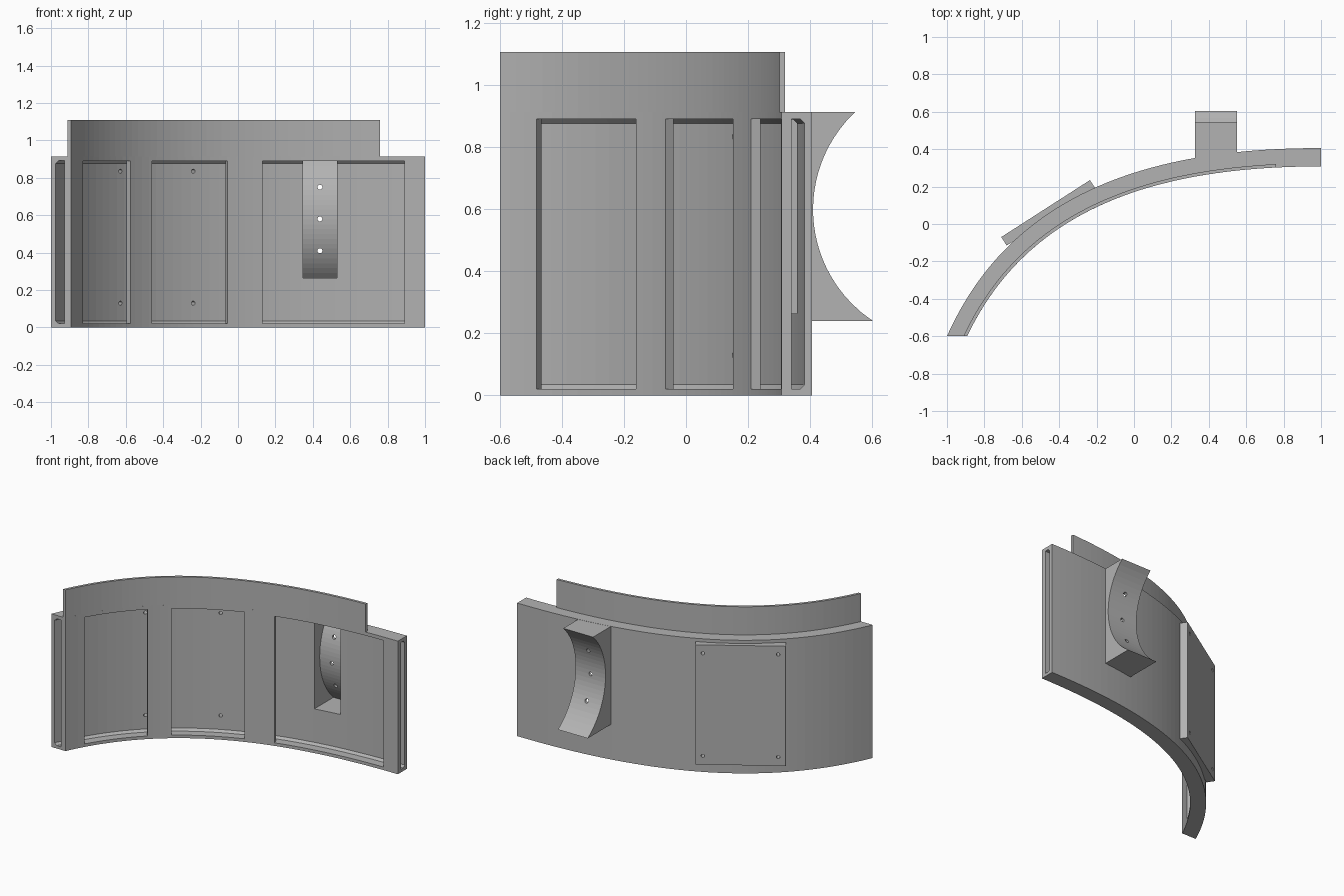
import bpy, bmesh, math
from mathutils import Vector, Matrix

cube = bpy.data.objects.get("Cube")
if cube:
    bpy.data.objects.remove(cube, do_unlink=True)

grey = bpy.data.materials.new("plain_grey")
grey.use_nodes = True
grey.diffuse_color = (0.45, 0.45, 0.45, 1)
grey.node_tree.nodes["Principled BSDF"].inputs["Base Color"].default_value = grey.diffuse_color

# Plan curve of the outer face
P0, P1, P2, P3 = (Vector(p) for p in ((-1, -.6), (-.65, .187), (.117, .406), (1, .406)))
THICK, BODY_TOP, LIP_TOP = .098, .915, 1.108
LIP = .018


def point(t, off):
    """Point on the plan curve, moved inward by off along the normal."""
    s = 1 - t
    p = s**3 * P0 + 3 * s * s * t * P1 + 3 * s * t * t * P2 + t**3 * P3
    d = (s * s * (P1 - P0) + 2 * s * t * (P2 - P1) + t * t * (P3 - P2)).normalized()
    return p + off * Vector((d.y, -d.x))


def t_at_x(x, off):
    lo, hi = -.1, 1.1
    for _ in range(40):
        mid = (lo + hi) / 2
        lo, hi = (mid, hi) if point(mid, off).x < x else (lo, mid)
    return lo


def loft(name, rings):
    """Solid through a list of matching closed rings."""
    bm = bmesh.new()
    rows = [[bm.verts.new(co) for co in ring] for ring in rings]
    n = len(rows[0])
    for a, b in zip(rows, rows[1:]):
        for i in range(n):
            j = (i + 1) % n
            bm.faces.new((a[i], a[j], b[j], b[i]))
    bm.faces.new(rows[0][::-1])
    bm.faces.new(rows[-1])
    bmesh.ops.recalc_face_normals(bm, faces=bm.faces)
    mesh = bpy.data.meshes.new(name)
    bm.to_mesh(mesh)
    bm.free()
    mesh.materials.append(grey)
    ob = bpy.data.objects.new(name, mesh)
    bpy.context.collection.objects.link(ob)
    return ob


def sweep(name, section, t0, t1, steps=48):
    """Sweep an (offset, z) section along the plan curve."""
    rings = []
    for k in range(steps + 1):
        t = t0 + (t1 - t0) * k / steps
        rings.append([(*point(t, off), z) for off, z in section])
    return loft(name, rings)


def prism_x(name, profile, x0, x1):
    return loft(name, [[(x, y, z) for y, z in profile] for x in (x0, x1)])


def rect(a0, a1, b0, b1):
    return [(a0, b0), (a1, b0), (a1, b1), (a0, b1)]


def rod(name, centre, direction, radius, length):
    """Cylinder centred on a point along a horizontal direction."""
    d = Vector(direction).normalized()
    side, up = d.cross(Vector((0, 0, 1))), Vector((0, 0, 1))
    ring = [radius * (math.cos(a) * side + math.sin(a) * up)
            for a in (2 * math.pi * i / 20 for i in range(20))]
    c = Vector(centre)
    return loft(name, [[c + v + d * length * s for v in ring] for s in (-.5, .5)])


def combine(target, tool, operation):
    mod = target.modifiers.new("bool", 'BOOLEAN')
    mod.operation, mod.solver, mod.object = operation, 'EXACT', tool
    bpy.context.view_layer.update()
    graph = bpy.context.evaluated_depsgraph_get()
    mesh = bpy.data.meshes.new_from_object(target.evaluated_get(graph))
    target.modifiers.clear()
    target.data = mesh
    bpy.data.objects.remove(tool, do_unlink=True)


def cut(target, tool):
    combine(target, tool, 'DIFFERENCE')


def end_trim():
    return prism_x("end_trim", rect(-1.2, -.6, -.5, 2), -2, 0)


# Curved wall
wall = sweep("curved_wall", rect(0, THICK, 0, BODY_TOP), -.08, 1)

# Flat cover plate on the outside
mid, along, out = Vector((-.4725, .0825, 0)), Vector((.841, .54, 0)), Vector((-.54, .841, 0))
HALF, DEPTH = .282, .054
corners = [mid - along * HALF, mid + along * HALF,
           mid + along * HALF - out * DEPTH, mid - along * HALF - out * DEPTH]
combine(wall, loft("cover_plate", [[c + Vector((0, 0, z)) for c in corners]
                                   for z in (.07, .893)]), 'UNION')


# Cradle block with a concave outer face
def cradle_profile(y_back, z0, z1, radius):
    cy, cz = .842, .6
    arc = []
    for i in range(25):
        z = z0 + (z1 - z0) * i / 24
        arc.append((cy - math.sqrt(radius**2 - (z - cz)**2), z))
    return [(y_back, z1), (y_back, z0)] + arc


combine(wall, prism_x("cradle", cradle_profile(.34, .24, BODY_TOP - .001, .432), .325, .552), 'UNION')

# Hollow channel with chamfered outer corners, open at both ends
Z0, Z1, CH = .02, .892, .015
A, B = .023, .066
channel = [(B, Z0), (B, Z1), (A + CH, Z1), (A, Z1 - CH), (A, Z0 + CH), (A + CH, Z0)]
cut(wall, sweep("channel", channel, -.14, 1.03))

# Openings in the inner face
for x0, x1 in ((-.83, -.575), (-.46, -.055), (.13, .89)):
    cut(wall, sweep("opening", rect(.05, .13, Z0 + .001, Z1 - .001),
                    t_at_x(x0, THICK), t_at_x(x1, THICK), 16))

# Cradle cavity and its three holes
cut(wall, prism_x("cavity", cradle_profile(.32, .265, .89, .45), .347, .53))
for z in (.41, .58, .75):
    cut(wall, rod("cradle_hole", (.438, .45, z), (0, 1, 0), .013, .2))

# Cover plate screw holes
for s in (-.235, .235):
    for z in (.13, .835):
        cut(wall, rod("plate_hole", mid + along * s - out * .035 + Vector((0, 0, z)), out, .011, .11))
cut(wall, end_trim())

# Thin raised lip along the inner edge
lip = sweep("raised_lip", rect(THICK - LIP, THICK, BODY_TOP, LIP_TOP), -.08, t_at_x(.76, THICK))
cut(lip, end_trim())
